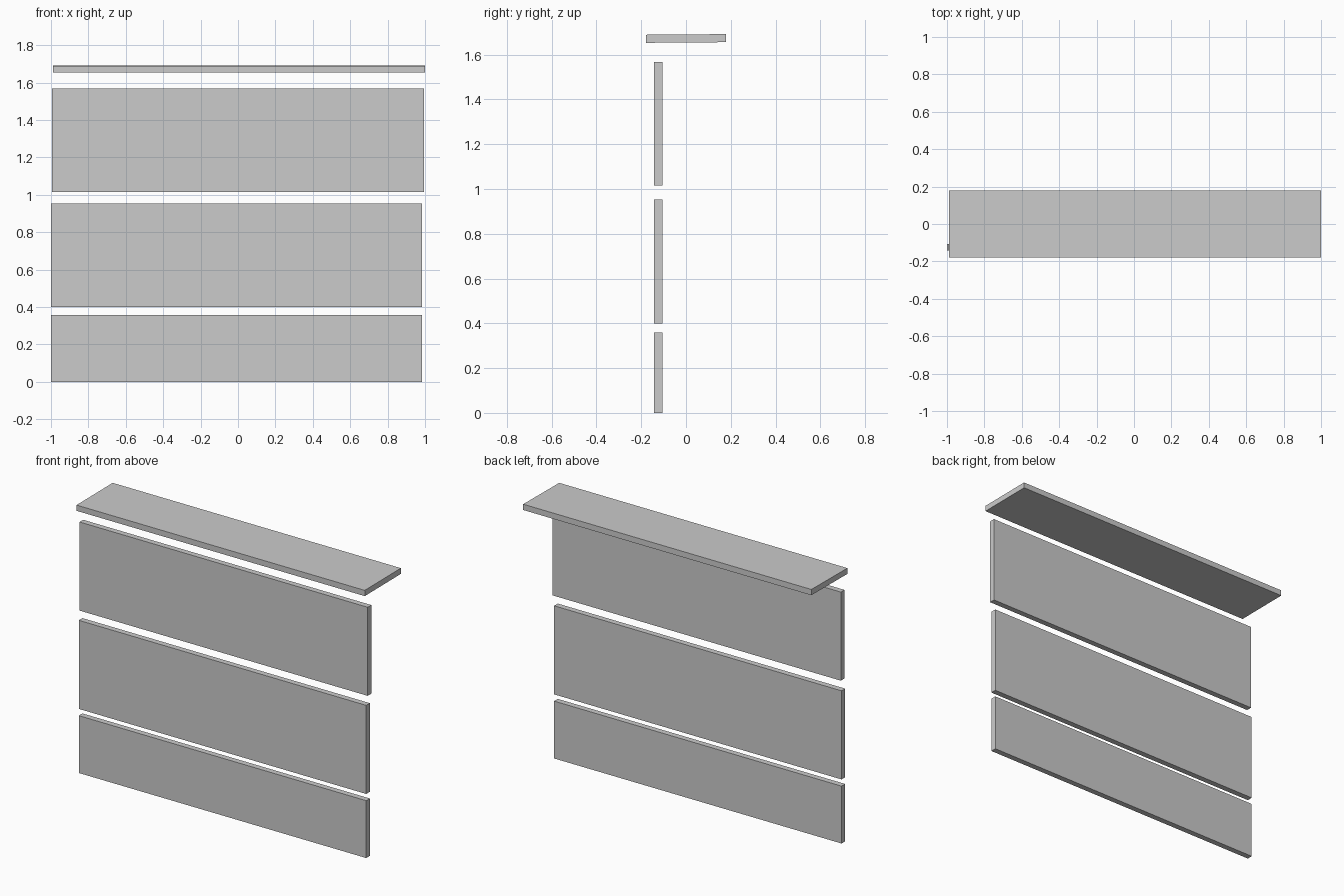
import bpy
from mathutils import Matrix, Vector

cube = bpy.data.objects.get("Cube")
if cube:
    bpy.data.objects.remove(cube, do_unlink=True)

# Single plain grey finish
grey = bpy.data.materials.new("light_grey")
grey.use_nodes = True
colour = (0.6, 0.6, 0.6, 1.0)
grey.diffuse_color = colour
grey.node_tree.nodes["Principled BSDF"].inputs["Base Color"].default_value = colour


def board(name, low, high, tilt=0.0):
    """Rectangular board between two corners, tilted about its own x axis."""
    low, high = Vector(low), Vector(high)
    bpy.ops.mesh.primitive_cube_add(size=1)
    obj = bpy.context.object
    obj.name = name
    obj.data.transform(Matrix.Diagonal((*(high - low), 1.0)))
    obj.location = (low + high) / 2
    obj.rotation_euler.x = tilt
    obj.data.materials.append(grey)
    return obj


# Upright panels, stacked with gaps: name, left edge, right edge, bottom, top
for name, x0, x1, z0, z1 in (
    ("lower_panel", -1.0, 0.985, 0.0, 0.358),
    ("middle_panel", -1.0, 0.985, 0.40, 0.953),
    ("upper_panel", -0.995, 0.995, 1.015, 1.568),
):
    board(name, (x0, -0.142, z0), (x1, -0.106, z1))

# Flat top board, its back edge a hair higher
board("top_board", (-0.99, -0.178, 1.654), (1.0, 0.178, 1.69), tilt=0.008)
